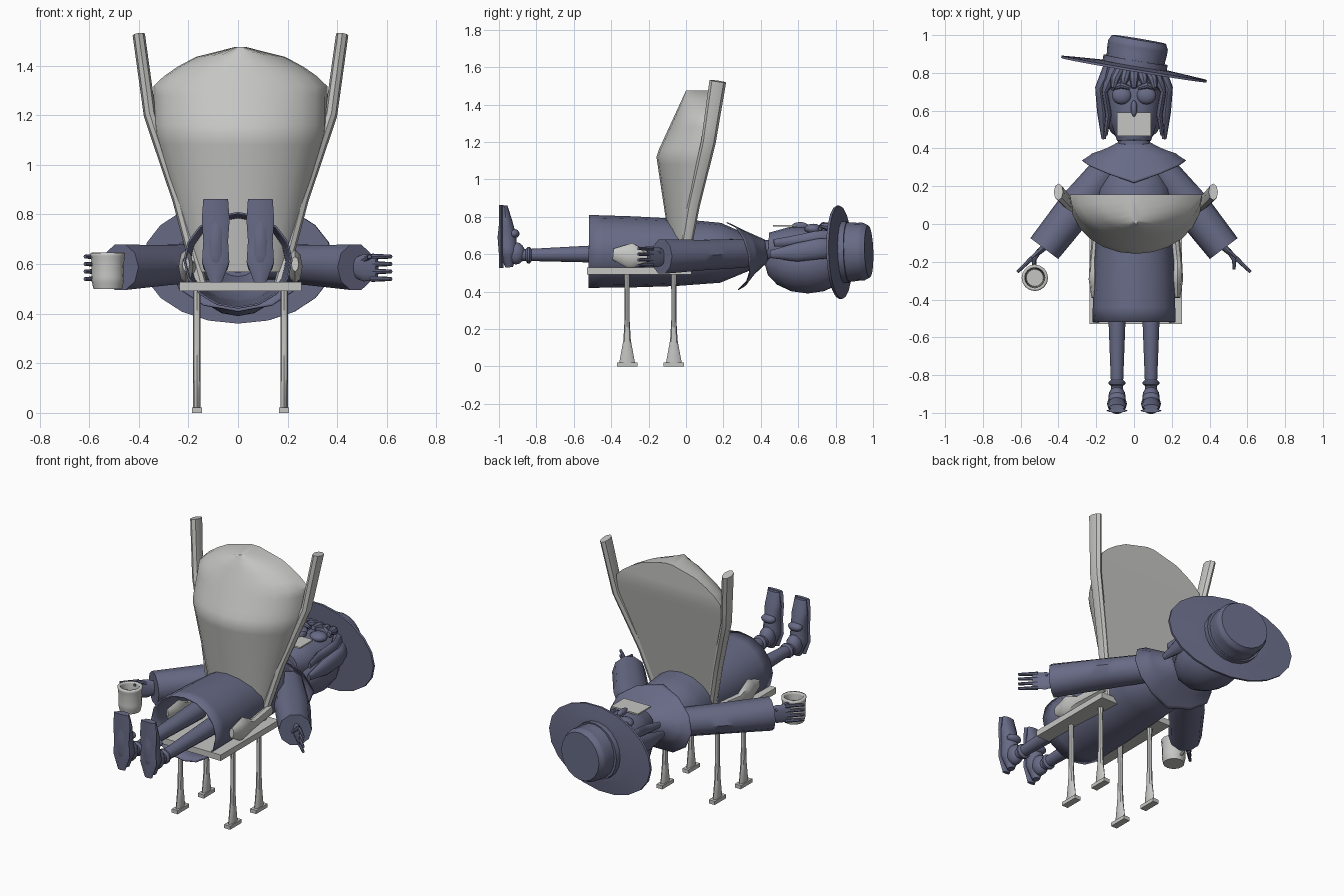
import bpy, bmesh, math
from mathutils import Vector

cube = bpy.data.objects.get("Cube")
if cube:
    bpy.data.objects.remove(cube, do_unlink=True)

STEPS = 12
CHAIR_CENTRE = .01
UP = Vector((0, 0, 1))
BACKWARD = Vector((0, 1, 0))


def material(name, red, green, blue):
    made = bpy.data.materials.new(name)
    made.use_nodes = True
    made.diffuse_color = (red, green, blue, 1)
    made.node_tree.nodes["Principled BSDF"].inputs["Base Color"].default_value = made.diffuse_color
    return made


slate_blue = material("slate blue", .135, .145, .235)
pale_grey = material("pale grey", .56, .56, .55)


def finish(name, bm, colour, pair=False, centre=0, shell=0):
    """Turn a bmesh into a smooth object, optionally mirrored or given thickness."""
    bmesh.ops.recalc_face_normals(bm, faces=bm.faces)
    mesh = bpy.data.meshes.new(name)
    bm.to_mesh(mesh)
    bm.free()
    mesh.materials.append(colour)
    made = bpy.data.objects.new(name, mesh)
    made.location.x = centre
    bpy.context.collection.objects.link(made)
    bpy.ops.object.select_all(action='DESELECT')
    made.select_set(True)
    bpy.context.view_layer.objects.active = made
    bpy.ops.object.shade_smooth_by_angle(angle=math.radians(40))
    if shell:
        made.modifiers.new("shell", 'SOLIDIFY').thickness = shell
    if pair:
        made.modifiers.new("other side", 'MIRROR').use_mirror_merge = False


def skin(rings, close_start=True, close_end=True):
    """Bridge rings of points into a surface."""
    bm = bmesh.new()
    loops = [[bm.verts.new(point) for point in ring] for ring in rings]
    for lower, upper in zip(loops, loops[1:]):
        for i in range(len(lower)):
            bm.faces.new((lower[i - 1], lower[i], upper[i], upper[i - 1]))
    if close_start:
        bm.faces.new(loops[0])
    if close_end:
        bm.faces.new(loops[-1])
    return bm


def between(values, t):
    """Value at t along a list of evenly spaced values."""
    spot = t * (len(values) - 1)
    i = min(int(spot), len(values) - 2)
    return values[i] + (values[i + 1] - values[i]) * (spot - i)


def sweep(name, colour, path, widths, heights=None, sides=12, up=UP, axis=None,
          close_start=True, close_end=True, hem=0, **options):
    """Sweep an ellipse along a path, with sizes blended along the way."""
    path = [Vector(point) for point in path]
    sizes = [list(w) * 2 if len(w) == 1 else w for w in (widths, heights or widths)]
    rings = []
    for step in range(STEPS + 1):
        t = step / STEPS
        ahead = axis or between(path, min(t + 1 / STEPS, 1)) - between(path, max(t - 1 / STEPS, 0))
        across = ahead.cross(up).normalized()
        rise = across.cross(ahead).normalized()
        ring = []
        for i in range(sides):
            angle = math.tau * i / sides
            point = (between(path, t) + across * between(sizes[0], t) * math.cos(angle)
                     + rise * between(sizes[1], t) * math.sin(angle))
            point.y += hem * (1 - t) * abs(point.x)
            ring.append(point)
        rings.append(ring)
    finish(name, skin(rings, close_start, close_end), colour, **options)


def box(name, colour, centre_point, size, **options):
    bm = bmesh.new()
    bmesh.ops.create_cube(bm, size=1)
    for vert in bm.verts:
        vert.co = Vector(centre_point) + vert.co * Vector(size)
    finish(name, bm, colour, **options)


def ball(name, colour, centre_point, radii, **options):
    bm = bmesh.new()
    bmesh.ops.create_uvsphere(bm, u_segments=16, v_segments=8, radius=1)
    for vert in bm.verts:
        vert.co = Vector(centre_point) + vert.co * Vector(radii)
    finish(name, bm, colour, **options)


# Chair: seat, mirrored posts, armrests, legs and feet
chair_pair = dict(pair=True, centre=CHAIR_CENTRE)
box("seat", pale_grey, (0, -.25, .51), (.49, .56, .036), centre=CHAIR_CENTRE)
sweep("posts", pale_grey, [(.16, -.02, .52), (.25, .04, .86), (.365, .12, 1.2), (.41, .17, 1.525)],
      widths=[.025], heights=[.028, .045], sides=8, up=BACKWARD, **chair_pair)
sweep("armrests", pale_grey, [(.2, 0, .59), (.22, -.2, .58), (.22, -.39, .6)],
      widths=[.025, .025, .025, .03, .015], heights=[.03, .03, .03, .07, .03], sides=8, **chair_pair)
for place, y in (("front", -.315), ("rear", -.065)):
    sweep(place + "_chair_legs", pale_grey, [(.176, y, .02), (.176, y, .5)],
          widths=[.015], heights=[.042, .02, .013, .013, .016], sides=8, up=BACKWARD, **chair_pair)
    box(place + "_chair_feet", pale_grey, (.176, y, .011), (.04, .11, .022), **chair_pair)

# Backrest: flat behind, bulging forward, domed along the top
top = 1.475
rings = []
for step in range(STEPS * 2):
    z = .53 + (top - .53) * (step + .98) / (STEPS * 2)
    width = min(.01 + .3 * z, .35, .9 * math.sqrt(top - z))
    back = min(.2 * (z - .53), .155)
    front = max(.01 - .15 * z, .46 * (z - top))
    arc = [math.pi * i / STEPS for i in range(STEPS + 1)]
    rings.append([(width * math.cos(a), back + (front - back) * math.sin(a), z) for a in arc])
finish("backrest", skin(rings), pale_grey, centre=CHAIR_CENTRE)

# Gown, open at the hem, with a flared shoulder cape
sweep("gown", slate_blue, [(0, -.52, .615), (0, .42, .605)], widths=[.22, .215, .2, .195, .08],
      heights=[.195, .19, .18, .16, .06], sides=16, close_start=False, shell=.008)
sweep("cape", slate_blue, [(0, .25, .59), (0, .43, .62)], widths=[.275, .22, .09],
      heights=[.185, .12, .06], hem=.32, close_start=False, shell=.006)
sweep("neck", slate_blue, [(0, .38, .62), (0, .47, .62)], widths=[.085], heights=[.055])

# Sleeves and hands
sweep("sleeves", slate_blue, [(.13, .31, .605), (.475, -.13, .587)], widths=[.08, .1, .092],
      heights=[.08, .085, .096], sides=10, axis=Vector((.6, -.8, 0)), pair=True)
sweep("palms", slate_blue, [(.45, -.1, .585), (.56, -.2, .585)], widths=[.02, .01],
      heights=[.03, .055, .05], pair=True)
for i in range(4):
    z = .54 + .03 * i
    sweep(f"finger_pair_{i + 1}", slate_blue, [(.54, -.18, z), (.617, -.255, z)],
          widths=[.012, .008], sides=8, pair=True)
sweep("thumbs", slate_blue, [(.5, -.14, .61), (.53, -.19, .63), (.53, -.24, .63)],
      widths=[.014, .008], sides=8, pair=True)

# Legs, ankle cuffs and upturned shoes
sweep("legs", slate_blue, [(.09, -.25, .605), (.09, -.9, .595)], widths=[.055, .03], pair=True)
sweep("ankle_cuffs", slate_blue, [(.09, -.825, .595), (.09, -.857, .595)],
      widths=[.032, .044, .044, .032], pair=True)
ball("ankles", slate_blue, (.09, -.91, .605), (.045, .05, .06), pair=True)
sweep("shoes", slate_blue, [(.09, -.945, .53), (.09, -.97, .86)], widths=[.02, .053, .045, .05, .04],
      heights=[.02, .05, .05, .035, .015], up=BACKWARD, pair=True)
sweep("soles", slate_blue, [(.09, -.988, .525), (.09, -.988, .862)], widths=[.025, .055, .05, .056, .05],
      heights=[.011], sides=8, up=BACKWARD, pair=True)
ball("shoe_straps", slate_blue, (.09, -.92, .71), (.045, .03, .025), pair=True)

# Head, with the mass of hair behind it
sweep("head", slate_blue, [(0, .44, .635), (0, .86, .615)], widths=[.09, .125, .14, .14, .12],
      heights=[.08, .115, .12, .12, .11], sides=16)
ball("back_hair", slate_blue, (0, .65, .55), (.175, .23, .16))
ball("nose", slate_blue, (0, .61, .75), (.017, .045, .022))
box("mouth_plate", pale_grey, (0, .528, .752), (.18, .125, .009))
ball("eyes", slate_blue, (.065, .68, .735), (.052, .047, .028), pair=True)
sweep("brows", slate_blue, [(.02, .72, .75), (.07, .735, .755), (.12, .715, .735)],
      widths=[.01, .018, .01], sides=8, pair=True)

# Wavy side locks and fringe
sweep("outer_locks", slate_blue, [(.12, .84, .63), (.18, .72, .63), (.165, .59, .61), (.16, .45, .6)],
      widths=[.04, .026, .03, .012], heights=[.05, .055, .05, .02], pair=True)
sweep("inner_locks", slate_blue, [(.1, .83, .69), (.155, .7, .69), (.135, .58, .67), (.15, .47, .66)],
      widths=[.04, .016, .016, .01], heights=[.04, .035, .03, .02], sides=8, pair=True)
for i in range(5):
    x = .05 * (i - 2)
    sweep(f"fringe_curl_{i + 1}", slate_blue, [(x * .7, .83, .72), (x, .77, .745), (x * 1.1, .72 + .02 * (i % 2), .755)],
          widths=[.025, .025, .013], sides=8)

# Hat, tipped to one side
tilt = Vector((.165, .985, .03)).normalized()
hat_base = Vector((0, .82, .61))


def hat_part(name, low, high, widths, heights):
    sweep(name, slate_blue, [hat_base + tilt * low, hat_base + tilt * high], widths, heights,
          sides=20, axis=tilt)


hat_part("hat_brim", -.006, .02, widths=[.39, .39, .2], heights=[.25, .25, .17])
hat_part("hat_band", 0, .05, widths=[.172], heights=[.165])
hat_part("hat_crown", .04, .16, widths=[.155, .157, .16, .16, .145], heights=[.16, .158, .155, .155, .14])

# Mug, hollow inside, with a handle
mug_x, mug_y = -.525, -.285
sweep("mug", pale_grey, [(mug_x, mug_y, .5), (mug_x, mug_y, .645)], widths=[.058, .066, .065, .066, .07],
      sides=16, up=BACKWARD, close_end=False, shell=.016)
turns = [math.pi * i / 6 for i in range(7)]
sweep("mug_handle", pale_grey, [(mug_x, mug_y + .06 + .035 * math.sin(a), .57 + .04 * math.cos(a)) for a in turns],
      widths=[.008], sides=8, up=Vector((1, 0, 0)))
